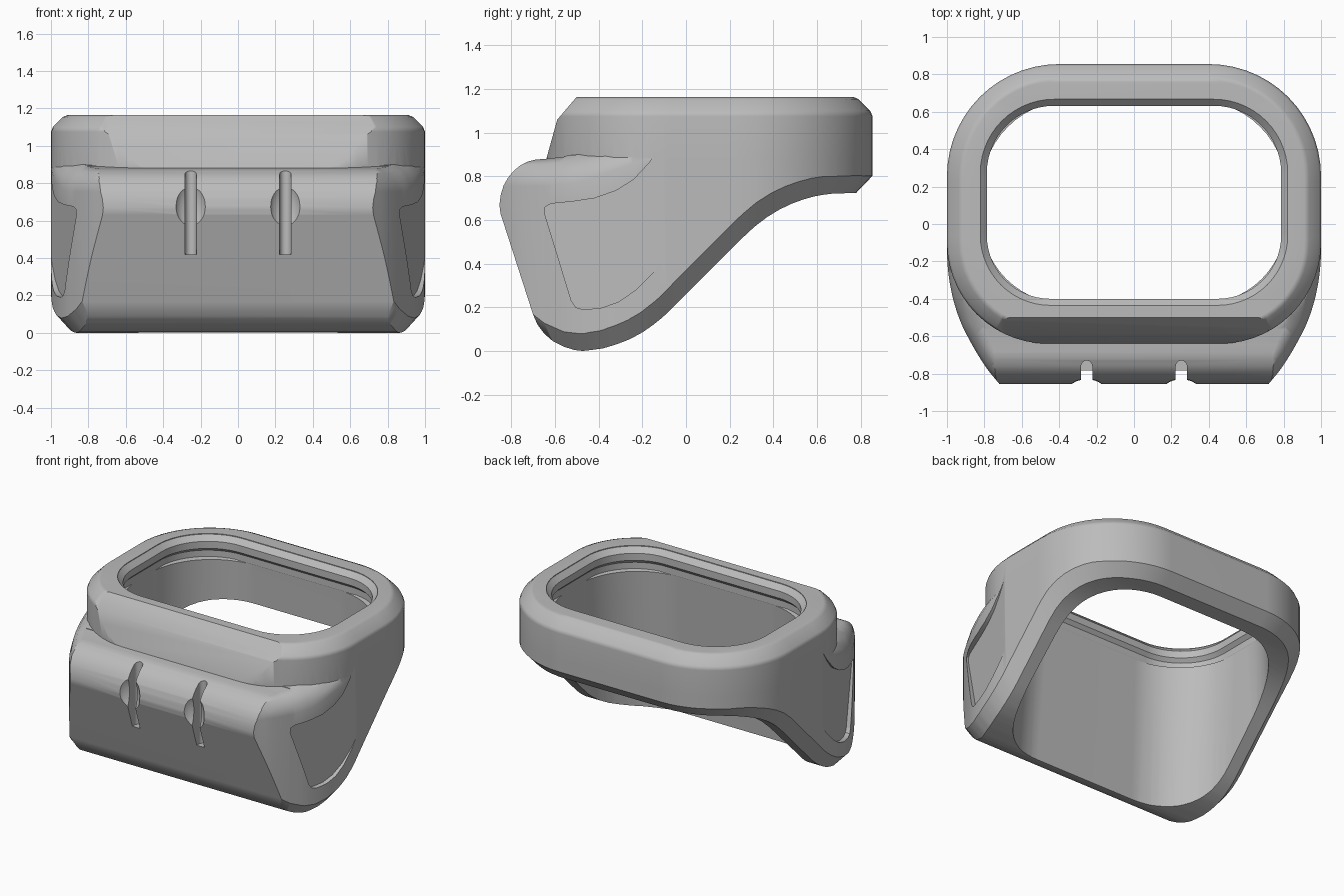
import bpy, bmesh, math
from mathutils import Vector

if "Cube" in bpy.data.objects:
    bpy.data.objects.remove(bpy.data.objects["Cube"])


def make(name, bm):
    bmesh.ops.recalc_face_normals(bm, faces=bm.faces)
    me = bpy.data.meshes.new(name)
    bm.to_mesh(me)
    bm.free()
    ob = bpy.data.objects.new(name, me)
    bpy.context.collection.objects.link(ob)
    return ob


def loft(name, rings):
    """Solid from stacked half outlines (back to front, x > 0), mirrored in x."""
    bm = bmesh.new()
    loops = []
    for ring in rings:
        right = [bm.verts.new(p) for p in ring]
        left = [bm.verts.new((-x, y, z)) for x, y, z in reversed(ring)]
        loops.append(right + left)
    n = len(loops[0])
    for a, b in zip(loops, loops[1:]):
        for i in range(n):
            j = (i + 1) % n
            bm.faces.new((a[i], a[j], b[j], b[i]))
    for loop in (loops[0], loops[-1]):
        for i in range(n // 2 - 1):
            bm.faces.new((loop[i], loop[i + 1], loop[n - 2 - i], loop[n - 1 - i]))
    return make(name, bm)


def prism(name, pts, x0=-1.5, x1=1.5):
    """Side profile (y, z) stretched along x; x0 may be a rule of y."""
    f = x0 if callable(x0) else (lambda y: x0)
    bm = bmesh.new()
    a = [bm.verts.new((f(y), y, z)) for y, z in pts]
    b = [bm.verts.new((x1, y, z)) for y, z in pts]
    bm.faces.new(a)
    bm.faces.new(b)
    for i in range(len(pts)):
        j = (i + 1) % len(pts)
        bm.faces.new((a[i], a[j], b[j], b[i]))
    return make(name, bm)


def boolean(ob, tool, op):
    m = ob.modifiers.new(op, 'BOOLEAN')
    m.object, m.operation, m.solver = tool, op, 'EXACT'
    bpy.context.view_layer.objects.active = ob
    bpy.ops.object.modifier_apply(modifier=m.name)
    bpy.data.objects.remove(tool)


def interp(table, y):
    if y <= table[0][0]:
        return table[0][1]
    for (a, p), (b, q) in zip(table, table[1:]):
        if y <= b:
            return p + (q - p) * (y - a) / (b - a)
    return table[-1][1]


def arc(cx, cy, r, a0, a1, n=14):
    return [(cx + r * math.cos(math.radians(a0 + (a1 - a0) * i / n)),
             cy + r * math.sin(math.radians(a0 + (a1 - a0) * i / n))) for i in range(n + 1)]


def smooth_path(pts, n=4):
    """Curve through all points."""
    p = [Vector(q) for q in [pts[0]] + pts + [pts[-1]]]
    out = []
    for a, b, c, d in zip(p, p[1:], p[2:], p[3:]):
        for i in range(n):
            t = i / n
            out.append(tuple(.5 * (2 * b + (c - a) * t + (2 * a - 5 * b + 4 * c - d) * t * t
                                   + (3 * b - a - 3 * c + d) * t ** 3)))
    return out + [pts[-1]]


def side_steps(y0, y1, x, n=12):
    return [(x, y0 + (y1 - y0) * i / n) for i in range(1, n)]


def half_plan(x, y0, y1, r_front, r_back):
    back = arc(x - r_back, y1 - r_back, r_back, 90, 0)
    front = arc(x - r_front, y0 + r_front, r_front, 0, -90)
    return back + side_steps(y1 - r_back, y0 + r_front, x) + front


def inset(plan, d):
    ext = [Vector((-plan[0][0], plan[0][1]))] + [Vector(p) for p in plan]
    ext.append(Vector((-plan[-1][0], plan[-1][1])))
    out = []
    for i in range(1, len(ext) - 1):
        t = (ext[i] - ext[i - 1]).normalized() + (ext[i + 1] - ext[i]).normalized()
        t.normalize()
        out.append((ext[i].x + t.y * d, ext[i].y - t.x * d))
    return out


def at(plan, z):
    return [(x, y, z(y) if callable(z) else z) for x, y in plan]


# Underside height along the length
UNDER = [(-.855, .2), (-.72, .105), (-.65, .05), (-.56, .01), (-.47, 0), (-.38, .012),
         (-.32, .03), (-.26, .053), (-.2, .085), (-.15, .12), (-.1, .16), (.27, .53),
         (.32, .575), (.38, .62), (.44, .655), (.5, .682), (.57, .705), (.65, .72), (.78, .725)]
SHOULDER = [(-.64, .885), (-.45, .905), (-.3, .925), (-.12, .95)]


def under(y):
    return interp(UNDER, y)


def under_edge(y):
    slope = (under(y + .02) - under(y - .02)) / .04
    return under(y) + .078 * (1 + .4 * min(1, max(0, slope)))


def shoulder(drop):
    """Height of the side shoulder, its rounding shrinking towards the back."""
    return lambda y: interp(SHOULDER, y) - drop * interp([(-.5, 1), (-.2, .5)], y)


# Upper collar: rounded frame with a softened chamfer and sloping front
plan = half_plan(1, -.64, .855, .54, .6)
collar = loft("collar", [at(plan, .815), at(plan, 1.075), at(inset(plan, .011), 1.101),
                         at(inset(plan, .064), 1.154), at(inset(plan, .09), 1.165)])
boolean(collar, prism("collar_front", [(-.658, .7), (-.64, .88), (-.59, 1.06),
                                       (-.455, 1.2175), (-.4, 1.4), (1.5, 1.4), (1.5, .7)]),
        'INTERSECT')

# Lower body: bulging front, swept underside with chamfer
nose = smooth_path([(1, -.12), (.998, -.2), (.989, -.29), (.972, -.38), (.95, -.46),
                    (.92, -.54), (.885, -.61), (.84, -.69), (.785, -.775), (.72, -.855)])
low = arc(.4, .255, .6, 90, 0) + side_steps(.255, -.12, 1) + nose
body = loft("body", [at(inset(low, .075), under), at(low, under_edge),
                     at(low, shoulder(.13)), at(inset(low, .015), shoulder(.075)),
                     at(inset(low, .045), shoulder(.03)), at(inset(low, .1), shoulder(0))])
front = [(-.46, -.3), (-.46, -.002), (-.51, .004), (-.56, .02), (-.61, .045), (-.65, .08),
         (-.68, .12), (-.70, .165), (-.85, .63), (-.855, .67), (-.848, .72), (-.835, .76),
         (-.815, .795), (-.79, .825), (-.76, .85), (-.725, .868), (-.69, .877), (-.64, .881),
         (-.56, .89), (-.5, 1.4), (1.5, 1.4), (1.5, -.3)]
boolean(body, prism("body_front", front), 'INTERSECT')
boolean(body, collar, 'UNION')

# Inner cavity: slightly tapered walls, wide corners ending in a small ledge below the rim
bottom = half_plan(.845, -.505, .7, .45, .48)
top = half_plan(.815, -.425, .66, .45, .48)
upper = half_plan(.812, -.422, .657, .36, .38)
lip = half_plan(.787, -.4, .632, .34, .36)
boolean(body, loft("cavity", [at(bottom, -.1), at(top, 1.0), at(upper, 1.005), at(upper, 1.05),
                              at(lip, 1.075), at(lip, 1.125), at(inset(lip, -.035), 1.16),
                              at(inset(lip, -.035), 1.3)]), 'DIFFERENCE')

# Side pockets that fade out towards the back
pocket = [(-.648, .63), (-.645, .66), (-.62, .675), (-.52, .685), (-.42, .7), (-.32, .735),
          (-.24, .785), (-.17, .86), (-.11, .945), (-.08, .9), (-.08, .45), (-.15, .36),
          (-.23, .28), (-.31, .225), (-.39, .197), (-.47, .19), (-.505, .2), (-.525, .23)]
FLOOR = [(-.66, .845), (-.52, .895), (-.4, .935), (-.28, .966), (-.16, .991), (-.08, 1.005)]
for s in (1, -1):
    boolean(body, prism("pocket", pocket, lambda y: s * interp(FLOOR, y), s * 1.3), 'DIFFERENCE')

# Two front slots, each with a shallow finger dish
for x in (-.253, .253):
    bm = bmesh.new()
    bmesh.ops.create_uvsphere(bm, u_segments=32, v_segments=20, radius=1)
    bmesh.ops.scale(bm, vec=(.083, .065, .145), verts=bm.verts)
    bmesh.ops.translate(bm, vec=(x, -.875, .68), verts=bm.verts)
    boolean(body, make("dish", bm), 'DIFFERENCE')
    outline = [(x + .03, -1)] + arc(x, -.76, .03, 0, 180, 12) + [(x - .03, -1)]
    bm = bmesh.new()
    lo, hi = [[bm.verts.new((px, py, z)) for px, py in outline] for z in (.42, .9)]
    bm.faces.new(lo)
    bm.faces.new(hi)
    for i in range(len(lo)):
        j = (i + 1) % len(lo)
        bm.faces.new((lo[i], lo[j], hi[j], hi[i]))
    boolean(body, make("slot", bm), 'DIFFERENCE')

# Finish: one grey, smooth curves with sharp edges
grey = bpy.data.materials.new("plain grey")
grey.diffuse_color = (.5, .5, .5, 1)
grey.use_nodes = True
grey.node_tree.nodes["Principled BSDF"].inputs["Base Color"].default_value = grey.diffuse_color
body.data.materials.clear()
body.data.materials.append(grey)
body.data.polygons.foreach_set("material_index", [0] * len(body.data.polygons))
bpy.ops.object.select_all(action='DESELECT')
body.select_set(True)
bpy.context.view_layer.objects.active = body
bpy.ops.object.shade_smooth_by_angle(angle=math.radians(30))
wn = body.modifiers.new("face weighting", 'WEIGHTED_NORMAL')
wn.keep_sharp = True
